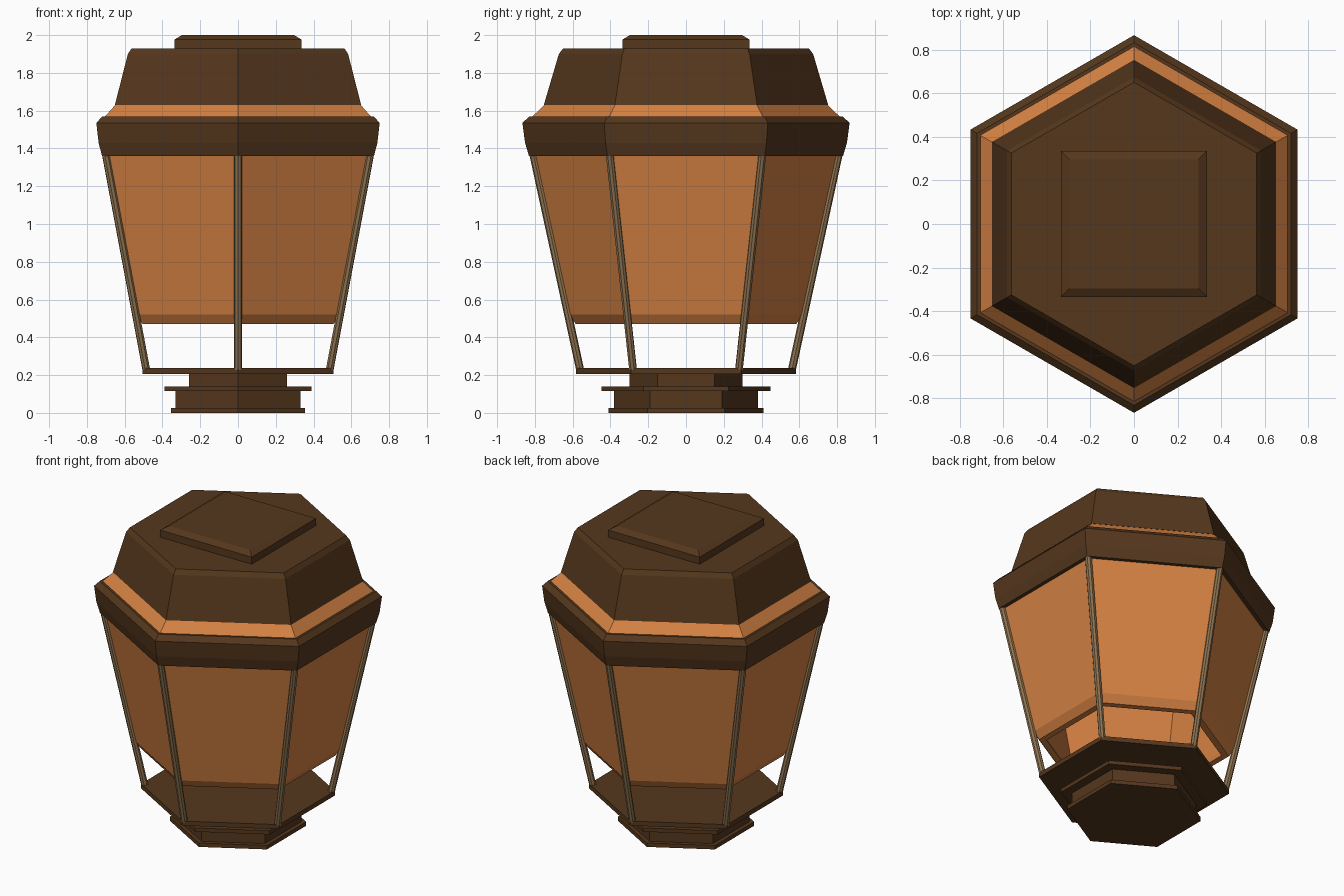
import bpy, bmesh, math
from mathutils import Vector

if "Cube" in bpy.data.objects:
    bpy.data.objects.remove(bpy.data.objects["Cube"])


def material(name, rgb):
    m = bpy.data.materials.new(name)
    m.diffuse_color = (*rgb, 1)
    m.use_nodes = True
    m.node_tree.nodes["Principled BSDF"].inputs["Base Color"].default_value = m.diffuse_color
    return m


BROWN = material("dark_brown", (0.09, 0.038, 0.012))
AMBER = material("amber_glass", (0.66, 0.22, 0.055))
BRASS = material("dull_brass", (0.27, 0.17, 0.08))


def finish(name, bm, mat):
    bmesh.ops.recalc_face_normals(bm, faces=bm.faces)
    me = bpy.data.meshes.new(name)
    bm.to_mesh(me)
    bm.free()
    ob = bpy.data.objects.new(name, me)
    bpy.context.collection.objects.link(ob)
    me.materials.append(mat)
    return ob


def loft(name, profile, mat, sides=6, turn=30, ring=False):
    """Stack of regular polygons; profile holds (flat-side distance, z) pairs.
    ring=True joins the last outline to the first instead of capping."""
    bm = bmesh.new()
    k = 1 / math.cos(math.pi / sides)
    rows = []
    for d, z in profile:
        angles = [math.radians(turn) + math.tau * i / sides for i in range(sides)]
        rows.append([bm.verts.new((d * k * math.cos(a), d * k * math.sin(a), z)) for a in angles])
    pairs = list(zip(rows, rows[1:]))
    if ring:
        pairs.append((rows[-1], rows[0]))
    for lo, hi in pairs:
        for i in range(sides):
            j = (i + 1) % sides
            bm.faces.new((lo[i], lo[j], hi[j], hi[i]))
    if not ring:
        bm.faces.new(rows[0])
        bm.faces.new(rows[-1])
    return finish(name, bm, mat)


# Stepped foot and floor plate
for name, d, z0, z1 in [("foot", 0.355, 0, 0.026), ("pedestal", 0.33, 0.026, 0.115),
                        ("pedestal_lip", 0.388, 0.115, 0.14), ("neck", 0.26, 0.14, 0.207),
                        ("floor_plate", 0.505, 0.207, 0.237)]:
    loft(name, [(d, z0), (d, z1)], BROWN)

# Hollow glass body, open underneath, closed at the top
loft("glass_body", [(0.505, 0.47), (0.537, 0.52), (0.73, 1.54), (0.65, 1.63), (0.60, 1.58),
                    (0.675, 1.50), (0.487, 0.52), (0.465, 0.47)], AMBER, ring=True)
loft("glass_ceiling", [(0.63, 1.58), (0.63, 1.63)], AMBER)

# Collar around the top of the glass
loft("collar", [(0.69, 1.36), (0.72, 1.36), (0.738, 1.43), (0.75, 1.535),
                (0.72, 1.568), (0.69, 1.568)], BROWN, ring=True)

# Roof and square cap
loft("roof", [(0.652, 1.63), (0.583, 1.90), (0.563, 1.93)], BROWN)
loft("roof_cap", [(0.335, 1.93), (0.335, 1.977), (0.297, 2.0)], BROWN, sides=4, turn=45)

# Six slanted corner rods
for i in range(6):
    a = math.radians(30 + 60 * i)
    out = Vector((math.cos(a), math.sin(a), 0))
    p, q = out * 0.561 + Vector((0, 0, 0.23)), out * 0.815 + Vector((0, 0, 1.40))
    bm = bmesh.new()
    bmesh.ops.create_cone(bm, cap_ends=True, segments=8, radius1=0.021, radius2=0.021,
                          depth=(q - p).length)
    rod = finish(f"corner_rod_{i + 1}", bm, BRASS)
    rod.location = (p + q) / 2
    rod.rotation_euler = (q - p).to_track_quat('Z', 'Y').to_euler()
